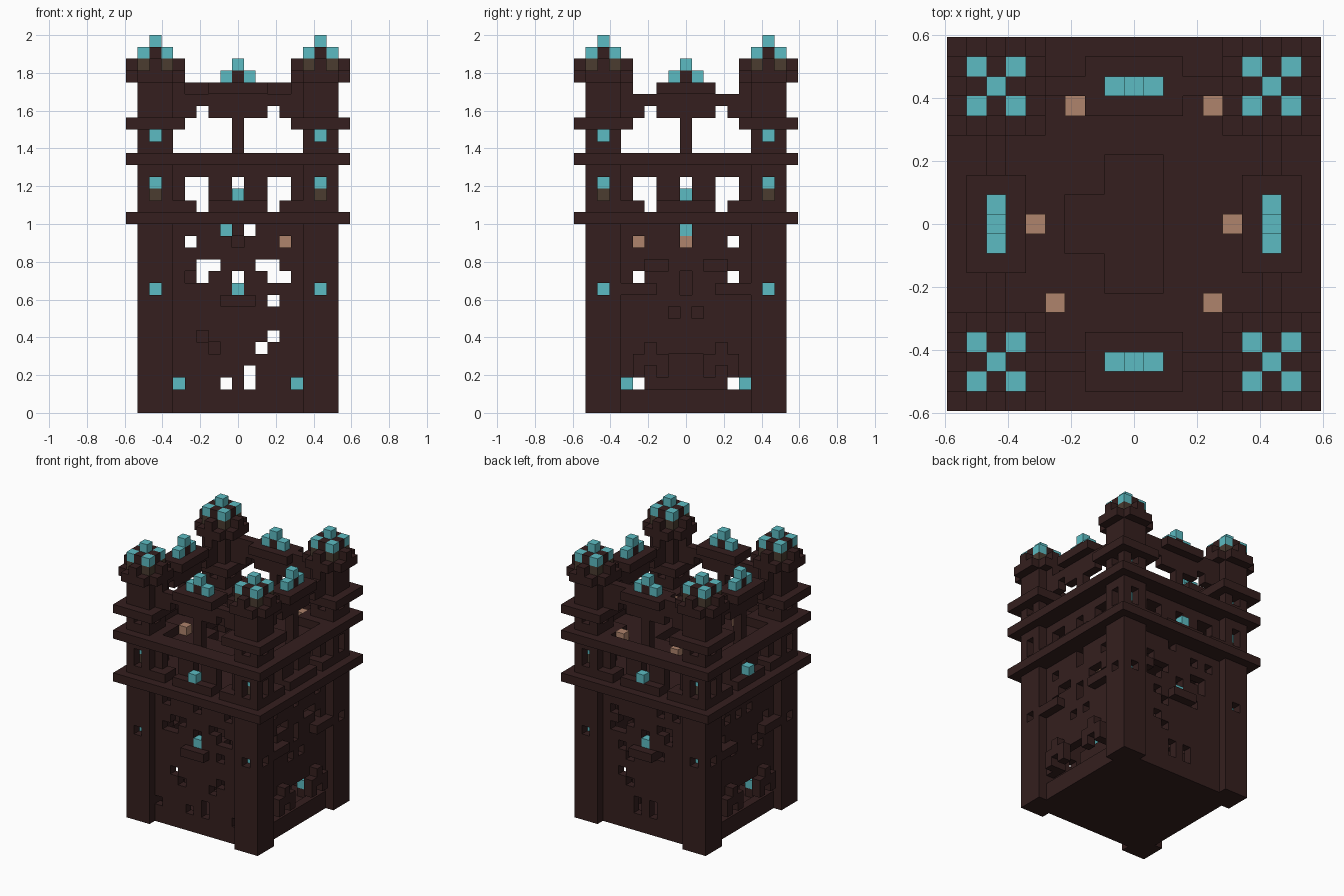
import bpy
import bmesh
from mathutils import Vector

cube = bpy.data.objects.get("Cube")
if cube:
    bpy.data.objects.remove(cube, do_unlink=True)

V = 2 / 32  # block size
COLOURS = {
    "dark_brick": (0.035, 0.0135, 0.013),
    "teal_lamp": (0.107, 0.50, 0.54),
    "tan_block": (0.43, 0.23, 0.15),
    "lamp_base": (0.069, 0.045, 0.030),
}
MATS = {}
for name, rgb in COLOURS.items():
    m = bpy.data.materials.new(name)
    m.use_nodes = True
    m.diffuse_color = (*rgb, 1)
    m.node_tree.nodes["Principled BSDF"].inputs["Base Color"].default_value = (*rgb, 1)
    MATS[name] = m
DARK, TEAL, TAN, BASE = COLOURS

grid = {}  # block position -> (part, colour)


def fill(part, xs, ys, zs, colour=DARK):
    """Fill an inclusive range of blocks."""
    for x in range(xs[0], xs[1] + 1):
        for y in range(ys[0], ys[1] + 1):
            for z in range(zs[0], zs[1] + 1):
                grid[x, y, z] = (part, colour)


def put(part, x, y, z, colour=DARK):
    grid[x, y, z] = (part, colour)


def on_side(side, u, d):
    """Position at offset u along a side and distance d out from the middle."""
    return {"front": (u, -d), "back": (u, d), "right": (d, u), "left": (-d, u)}[side]


def strip(part, side, us, ds, zs, colour=DARK):
    for u in range(us[0], us[1] + 1):
        for d in range(ds[0], ds[1] + 1):
            x, y = on_side(side, u, d)
            fill(part, (x, x), (y, y), zs, colour)


def holes(side, spots, d=7):
    for u, z in spots:
        grid.pop((*on_side(side, u, d), z), None)


SIDES = ("front", "right", "back", "left")

# floors and the lower collar
fill("ground_floor", (-7, 7), (-7, 7), (0, 0))
fill("lower_collar", (-9, 9), (-9, 9), (16, 16))
fill("upper_floor", (-7, 7), (-7, 7), (20, 20))
for x, y in [(x, y) for x in range(-3, 2) for y in range(-3, 4)]:
    if abs(y) < 2 or (x > -2 and abs(y) < 4):
        grid.pop((x, y, 20), None)

for side in SIDES:
    strip("upper_collar", side, (-9, 9), (8, 9), (21, 21))
    strip("lower_wall", side, (-7, 7), (7, 7), (0, 15))
    strip("gallery_wall", side, (-7, 7), (7, 7), (17, 20))

    # gallery windows and railing
    holes(side, [(s * u, z) for s in (-1, 1) for u in (3, 4) for z in (18, 19)])
    holes(side, [(-3, 17), (3, 17), (0, 18), (0, 19)])
    for us in ((-5, -4), (-2, 2), (4, 5)):
        strip("gallery_railing", side, us, (8, 8), (17, 17))

    # open top storey: post, beam, brackets and lamp platform
    strip("top_post", side, (0, 0), (7, 7), (21, 25))
    strip("top_beam", side, (-5, 5), (7, 7), (26, 26))
    strip("top_beam", side, (-2, 2), (7, 7), (25, 25))
    for us in ((-5, -4), (4, 5)):
        strip("beam_bracket", side, us, (7, 7), (25, 25))
    for u in (-5, 5):
        strip("beam_bracket", side, (u, u), (7, 7), (27, 27))
    strip("lamp_platform", side, (-2, 2), (6, 8), (27, 27))
    strip("platform_lamp", side, (-1, 1), (7, 7), (28, 28), TEAL)
    put("platform_lamp", *on_side(side, 0, 7), 28)
    put("platform_lamp", *on_side(side, 0, 7), 29, TEAL)
strip("top_beam", "back", (-5, 5), (7, 7), (27, 27))
for side in ("front", "back", "left"):
    put("gallery_lamp", *on_side(side, 0, 8), 18, TEAL)

# broken openings in the lower walls
through = [(1, 15), (-4, 14), (-3, 12), (-2, 12), (-3, 11), (0, 11), (2, 12), (3, 12),
           (3, 11), (4, 11), (3, 9), (3, 6), (2, 5), (1, 2), (1, 3), (-1, 2)]
holes("front", through + [(-1, 15), (4, 14), (-5, 2), (5, 2), (-4, 11), (-3, 6), (-2, 5), (0, 14)])
holes("back", through + [(-2, 14), (2, 8), (-1, 3), (-2, 9), (4, 13)])
side_through = [(-4, 11), (4, 11), (4, 14), (-4, 2), (4, 2), (-5, 2), (5, 2)]
holes("right", side_through + [(-4, 14), (0, 14), (0, 15), (-1, 8), (1, 8), (-3, 12),
                               (-2, 12), (2, 12), (3, 12), (0, 11), (0, 10)])
holes("left", side_through + [(-2, 9), (2, 9), (-1, 13), (1, 13), (-3, 8), (3, 13)])

# small ledges and lamps on the front and back walls
for side in ("front", "back"):
    strip("wall_ledge", side, (-1, 1), (8, 8), (9, 9))
    put("wall_lamp", *on_side(side, 0, 7), 10, TEAL)

# side walls: ledges and a stepped doorway with a screen behind it
for side in ("right", "left"):
    holes(side, [(u, z) for u in range(-3, 4) for z in range(2, 5)])
    strip("door_screen", side, (-3, 3), (4, 4), (1, 5))
    for s in (-1, 1):
        strip("wall_ledge", side, (4 * s - 1, 4 * s + 1), (8, 8), (10, 10))
        for u, lo, hi in ((2, 3, 4), (3, 4, 5), (4, 3, 4)):
            strip("door_arch", side, (s * u, s * u), (8, 8), (lo, hi))

# corner towers with recessed lamps, crown and finial
ARMS = ((1, 0), (-1, 0), (0, 1), (0, -1))
for sx in (-1, 1):
    for sy in (-1, 1):
        cx, cy = 7 * sx, 7 * sy
        for part, r, zs in (("corner_tower", 1, (0, 27)), ("tower_collar", 2, (24, 24)),
                            ("upper_collar", 2, (21, 21)), ("tower_crown", 2, (28, 28)),
                            ("tower_crown", 1, (29, 29))):
            fill(part, (cx - r, cx + r), (cy - r, cy + r), zs)
        for z, colour in ((10, TEAL), (18, BASE), (19, TEAL), (23, TEAL)):
            put("tower_lamp", cx, cy, z, colour)
            for dx, dy in ARMS:
                grid.pop((cx + dx, cy + dy, z), None)
        # crown is a cross with clipped corners
        for dx, dy in ARMS:
            put("crown_merlon", cx + 2 * dx, cy + 2 * dy, 29)
            put("finial_stem", cx + dx, cy + dy, 30)
        for a in (-1, 1):
            for b in (-1, 1):
                grid.pop((cx + 2 * a, cy + 2 * b, 28), None)
                put("finial_base", cx + a, cy + b, 29, BASE)
                put("finial_lamp", cx + a, cy + b, 30, TEAL)
        put("finial_stem", cx, cy, 30)
        put("finial_lamp", cx, cy, 31, TEAL)
        # lamps standing inside the ground floor
        put("floor_lamp_stand", 5 * sx, 5 * sy, 1)
        put("floor_lamp", 5 * sx, 5 * sy, 2, TEAL)

# tan blocks and lamps indoors and on the upper floor
for x, y in ((-3, 6), (4, 6), (5, 0), (-5, 0), (-4, -4), (4, -4)):
    put("floor_block", x, y, 21, TAN)
for x, y in ((5, 0), (4, -4)):
    put("hall_block", x, y, 14, TAN)
put("hall_lamp", 5, 0, 15, TEAL)
put("hall_lamp", -1, -5, 15, TEAL)

# turn each part into one mesh of its exposed block faces
DIRS = [Vector(d) for d in ((1, 0, 0), (-1, 0, 0), (0, 1, 0), (0, -1, 0), (0, 0, 1), (0, 0, -1))]
parts = {}
for pos, (part, colour) in grid.items():
    parts.setdefault(part, []).append((pos, colour))

for part, blocks in parts.items():
    bm = bmesh.new()
    used = list(dict.fromkeys(c for _, c in blocks))
    for pos, colour in blocks:
        centre = Vector(pos) + Vector((0, 0, 0.5))
        for n in DIRS:
            if tuple(int(c) for c in Vector(pos) + n) in grid:
                continue
            a = Vector((n.y, n.z, n.x)) / 2
            b = n.cross(a)
            corners = [centre + n / 2 + p for p in (a + b, b - a, -a - b, a - b)]
            f = bm.faces.new([bm.verts.new(c * V) for c in corners])
            f.material_index = used.index(colour)
    bmesh.ops.remove_doubles(bm, verts=bm.verts, dist=V / 100)
    bmesh.ops.dissolve_limit(bm, angle_limit=0.01, verts=bm.verts, edges=bm.edges,
                             delimit={"MATERIAL"})
    mesh = bpy.data.meshes.new(part)
    bm.to_mesh(mesh)
    bm.free()
    for c in used:
        mesh.materials.append(MATS[c])
    bpy.context.collection.objects.link(bpy.data.objects.new(part, mesh))
